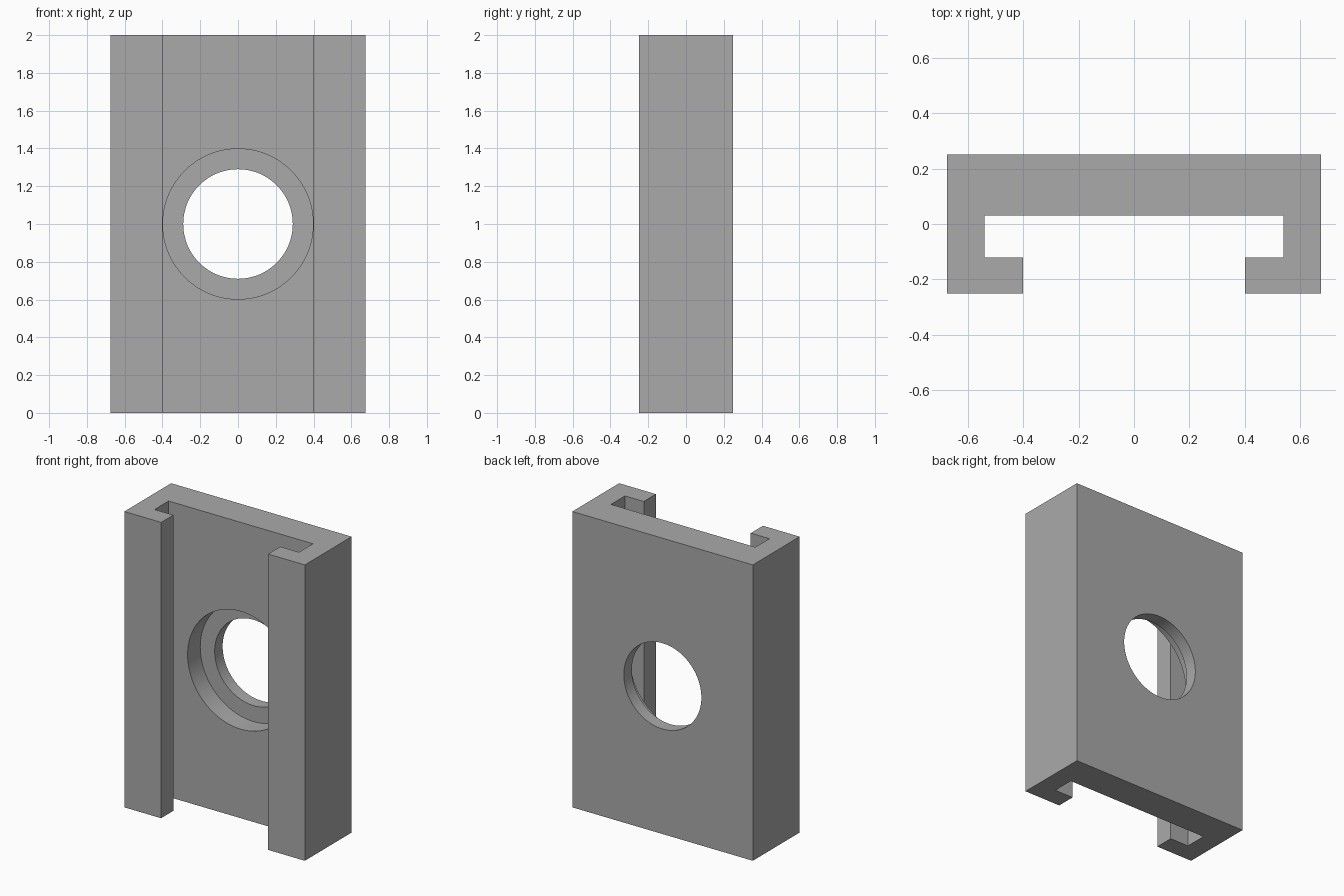
import bpy
import bmesh
from math import pi, radians
from mathutils import Matrix

cube = bpy.data.objects.get("Cube")
if cube:
    bpy.data.objects.remove(cube, do_unlink=True)

HEIGHT = 2.0
BACK, FLOOR, LIP, FRONT = 0.25, 0.03, -0.12, -0.25

# Single plain grey
grey = bpy.data.materials.new("plain grey")
grey.use_nodes = True
colour = (0.4, 0.4, 0.4, 1)
grey.diffuse_color = colour
grey.node_tree.nodes["Principled BSDF"].inputs["Base Color"].default_value = colour


def add_object(name, bm):
    bmesh.ops.recalc_face_normals(bm, faces=bm.faces)
    mesh = bpy.data.meshes.new(name)
    bm.to_mesh(mesh)
    bm.free()
    mesh.materials.append(grey)
    obj = bpy.data.objects.new(name, mesh)
    bpy.context.collection.objects.link(obj)
    return obj


def bore(name, radius, y_start, y_end):
    """Cylinder along y, used as a cutter at mid height."""
    bm = bmesh.new()
    place = Matrix.Translation((0, (y_start + y_end) / 2, HEIGHT / 2))
    bmesh.ops.create_cone(bm, cap_ends=True, segments=96, radius1=radius,
                          radius2=radius, depth=y_end - y_start,
                          matrix=place @ Matrix.Rotation(pi / 2, 4, "X"))
    cutter = add_object(name, bm)
    cutter.hide_render = True
    return cutter


# Channel with inward lips: half profile mirrored, then extruded upward
half = [(0.675, BACK), (0.675, FRONT), (0.4, FRONT),
        (0.4, LIP), (0.54, LIP), (0.54, FLOOR)]
profile = half + [(-x, y) for x, y in reversed(half)]
bm = bmesh.new()
base = bm.faces.new([bm.verts.new((x, y, 0)) for x, y in profile])
top = bmesh.ops.extrude_face_region(bm, geom=[base], use_keep_orig=True)
bmesh.ops.translate(bm, vec=(0, 0, HEIGHT),
                    verts=[v for v in top["geom"] if isinstance(v, bmesh.types.BMVert)])
bracket = add_object("slotted_bracket", bm)

# Counterbored hole through the back plate
cutters = [bore("counterbore_cutter", 0.398, FLOOR - 0.05, 0.165),
           bore("through_hole_cutter", 0.29, FLOOR - 0.05, BACK + 0.1)]
bpy.ops.object.select_all(action="DESELECT")
bracket.select_set(True)
bpy.context.view_layer.objects.active = bracket
for cutter in cutters:
    mod = bracket.modifiers.new(cutter.name, "BOOLEAN")
    mod.operation = "DIFFERENCE"
    mod.solver = "EXACT"
    mod.object = cutter
    bpy.ops.object.modifier_apply(modifier=mod.name)
    bpy.data.objects.remove(cutter, do_unlink=True)

# Smooth bore walls, crisp edges elsewhere
bpy.ops.object.shade_smooth_by_angle(angle=radians(30))
